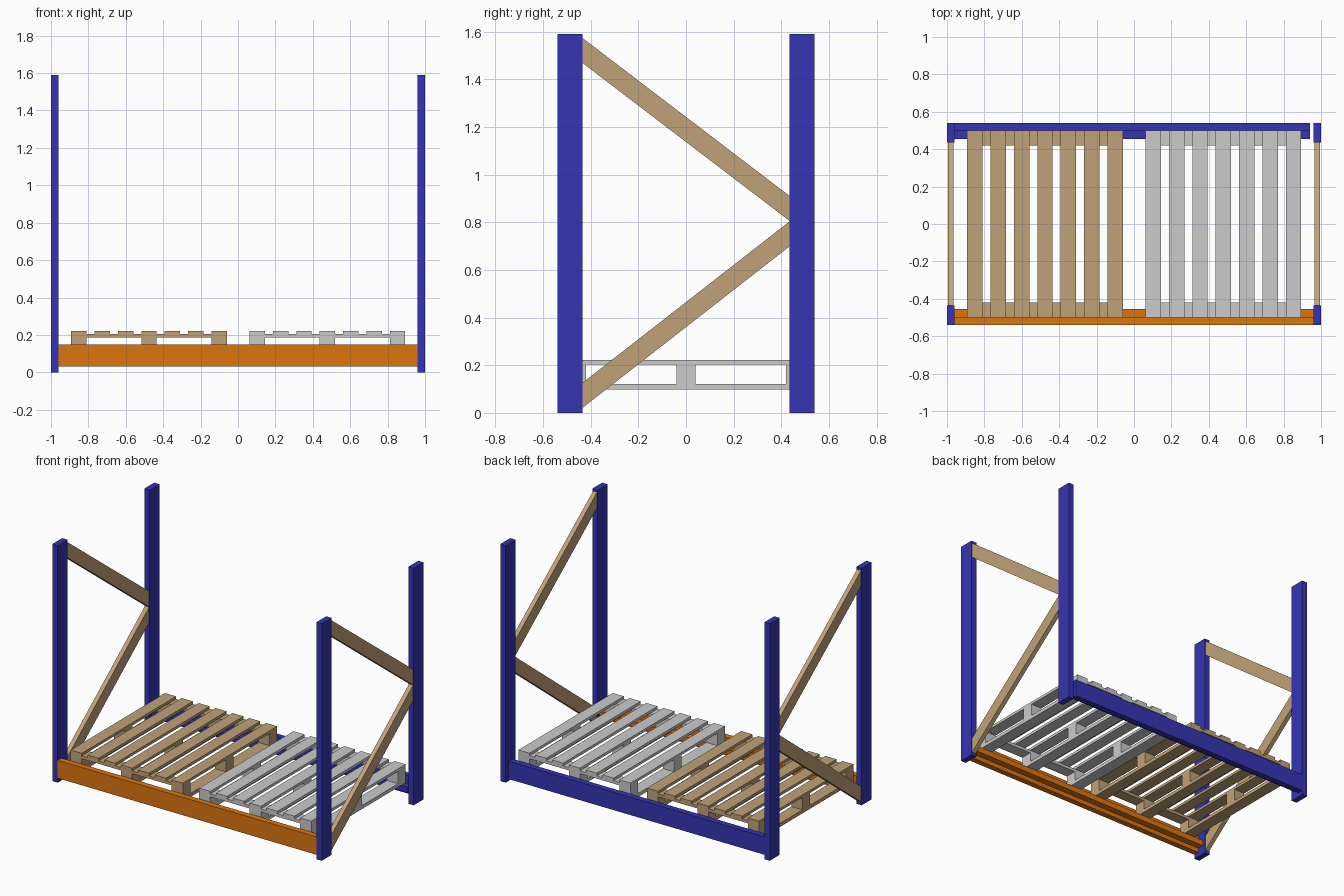
import bpy, bmesh

if "Cube" in bpy.data.objects:
    bpy.data.objects.remove(bpy.data.objects["Cube"])


def material(name, rgb):
    m = bpy.data.materials.new(name)
    m.diffuse_color = (*rgb, 1)
    m.use_nodes = True
    m.node_tree.nodes["Principled BSDF"].inputs["Base Color"].default_value = m.diffuse_color
    return m


BLUE = material("blue_paint", (0.035, 0.035, 0.45))
ORANGE = material("orange_paint", (0.72, 0.18, 0.005))
WOOD = material("wood", (0.53, 0.36, 0.19))


def finish(name, bm, mat):
    bmesh.ops.recalc_face_normals(bm, faces=bm.faces[:])
    me = bpy.data.meshes.new(name)
    bm.to_mesh(me)
    bm.free()
    ob = bpy.data.objects.new(name, me)
    bpy.context.collection.objects.link(ob)
    if mat:
        me.materials.append(mat)
    return ob


def extrude_x(name, profile, x0, x1, mat):
    """Extrude a (y, z) profile along x."""
    bm = bmesh.new()
    f = bm.faces.new([bm.verts.new((x0, y, z)) for y, z in profile])
    ext = bmesh.ops.extrude_face_region(bm, geom=[f])
    moved = [v for v in ext["geom"] if isinstance(v, bmesh.types.BMVert)]
    bmesh.ops.translate(bm, verts=moved, vec=(x1 - x0, 0, 0))
    return finish(name, bm, mat)


def box(name, x0, x1, y0, y1, z0, z1, mat):
    return extrude_x(name, [(y0, z0), (y1, z0), (y1, z1), (y0, z1)], x0, x1, mat)


# Upright posts and diagonal braces of both end frames
for side, s in (("left", -1), ("right", 1)):
    xa, xb = sorted((s * 0.96, s * 1.0))
    box(side + "_front_post", xa, xb, -0.54, -0.435, 0, 1.59, BLUE)
    box(side + "_back_post", xa, xb, 0.435, 0.54, 0, 1.59, BLUE)
    xa, xb = sorted((s * 0.965, s * 0.995))
    for part, z_front, z_back in (("lower", 0.02, 0.70), ("upper", 1.47, 0.805)):
        extrude_x(f"{side}_{part}_brace",
                  [(-0.436, z_front), (0.436, z_back),
                   (0.436, z_back + 0.105), (-0.436, z_front + 0.105)], xa, xb, WOOD)

# Stepped beams with an inner ledge carrying the pallets
step = [(-0.54, 0.03), (-0.50, 0.03), (-0.50, 0.06), (-0.455, 0.06),
        (-0.455, 0.098), (-0.50, 0.098), (-0.50, 0.15), (-0.54, 0.15)]
extrude_x("front_beam", step, -0.96, 0.96, ORANGE)
extrude_x("back_beam", [(-y, z) for y, z in step], -0.98, 0.94, BLUE)


# Pallets: slats, end boards, blocks and bottom runners
def pallet(name, x0, mat):
    w, pitch = 0.082, 0.125
    x1 = x0 + 6 * pitch + w
    for i in range(7):
        x = x0 + i * pitch
        box(f"{name}_slat_{i + 1}", x, x + w, -0.5, 0.5, 0.204, 0.222, mat)
    for end, y in (("front", -0.5), ("back", 0.42)):
        box(f"{name}_{end}_board", x0, x1, y, y + 0.08, 0.185, 0.204, mat)
    for i in (0, 3, 6):
        x = x0 + i * pitch
        box(f"{name}_runner_{i // 3 + 1}", x, x + w, -0.5, 0.5, 0.098, 0.122, mat)
        for j, y in enumerate((-0.5, -0.04, 0.42)):
            top = 0.204 if j == 1 else 0.185
            box(f"{name}_block_{i // 3 + 1}_{j + 1}", x, x + w, y, y + 0.08, 0.122, top, mat)


pallet("wood_pallet", -0.892, WOOD)
pallet("grey_pallet", 0.062, None)
